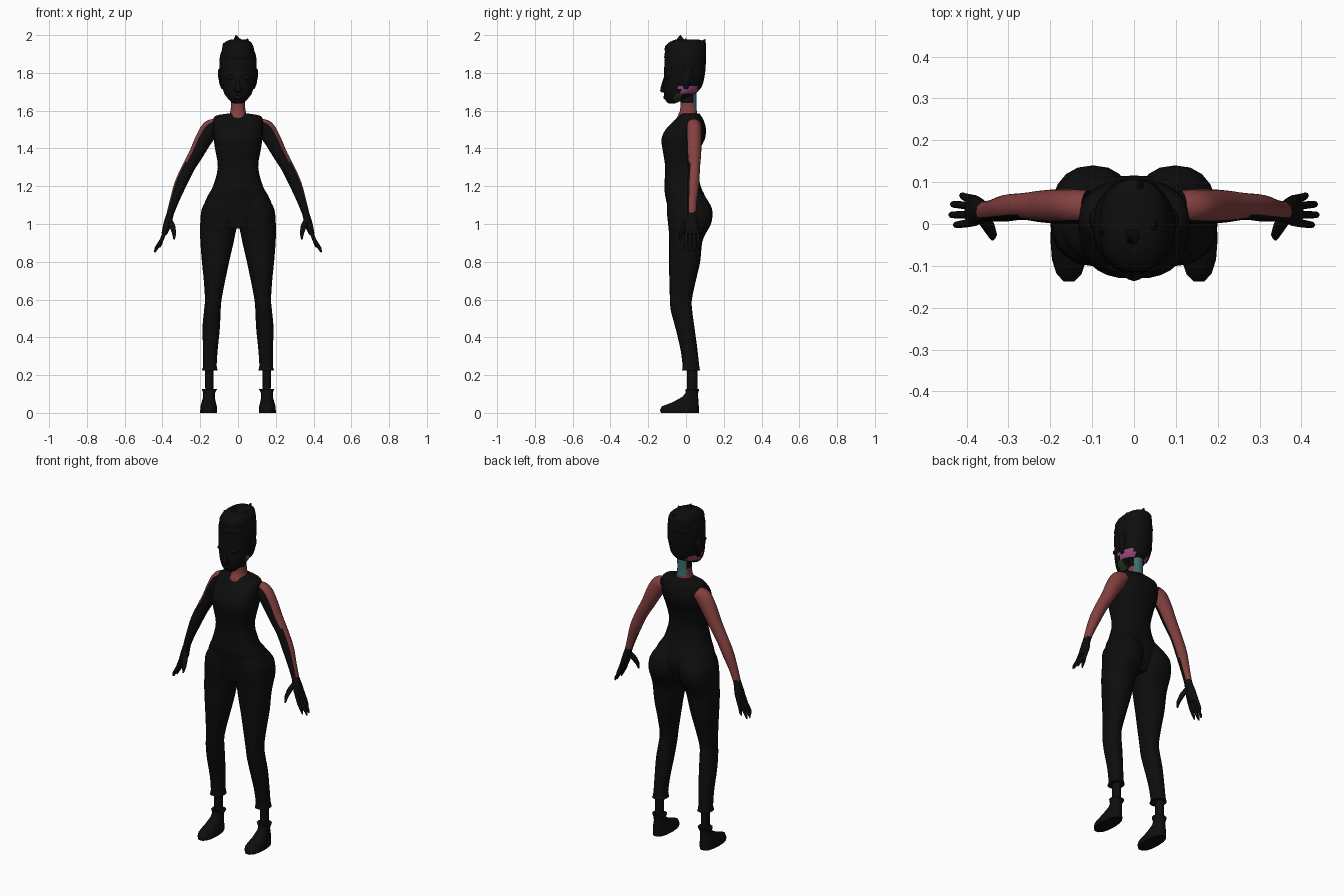
import bpy, bmesh, math
from mathutils import Vector


def material(name, rgb):
    m = bpy.data.materials.new(name)
    m.diffuse_color = (*rgb, 1)
    return m


BLACK = material("black", (0.004, 0.004, 0.004))
SKIN = material("warm red skin", (0.23, 0.052, 0.05))
PINK = material("pink", (0.33, 0.065, 0.2))
TEAL = material("teal", (0.05, 0.16, 0.16))
GREEN = material("dark green", (0.025, 0.04, 0.015))


def smooth_rows(rows, n):
    """Catmull-Rom interpolation of section rows."""
    if n < 2:
        return rows
    out = []
    for i in range(len(rows) - 1):
        a, b, c, d = (rows[max(i - 1, 0)], rows[i], rows[i + 1], rows[min(i + 2, len(rows) - 1)])
        for k in range(n):
            t = k / n
            out.append([0.5 * (2 * q + (r - p) * t + (2 * p - 5 * q + 4 * r - s) * t * t
                               + (3 * q - p - 3 * r + s) * t ** 3) for p, q, r, s in zip(a, b, c, d)])
    return out + [rows[-1]]


def skin_rings(name, rings, mats, rule=None, angle=50):
    bm = bmesh.new()
    loops = [[bm.verts.new(p) for p in ring] for ring in rings]
    n = len(loops[0])
    for a, b in zip(loops, loops[1:]):
        for i in range(n):
            bm.faces.new((a[i], a[(i + 1) % n], b[(i + 1) % n], b[i]))
    bm.faces.new(loops[0])
    bm.faces.new(loops[-1])
    bmesh.ops.recalc_face_normals(bm, faces=bm.faces)
    bm.normal_update()
    if rule:
        for f in bm.faces:
            f.material_index = rule(f.calc_center_median(), f.normal)
    me = bpy.data.meshes.new(name)
    bm.to_mesh(me)
    bm.free()
    for m in mats:
        me.materials.append(m)
    ob = bpy.data.objects.new(name, me)
    bpy.context.collection.objects.link(ob)
    bpy.ops.object.select_all(action='DESELECT')
    ob.select_set(True)
    bpy.context.view_layer.objects.active = ob
    bpy.ops.object.shade_smooth_by_angle(angle=math.radians(angle))
    return ob


def sgnpow(v, e):
    return math.copysign(abs(v) ** e, v)


def stack(name, rows, s=1, sides=20, p=2.2, steps=3, mats=(BLACK,), rule=None):
    """Loft horizontal sections: z, x0, x1, y0, y1."""
    rings = []
    for z, x0, x1, y0, y1 in smooth_rows(rows, steps):
        ring = []
        for i in range(sides):
            a = 2 * math.pi * i / sides
            ring.append((s * ((x0 + x1) / 2 + (x1 - x0) / 2 * sgnpow(math.cos(a), 2 / p)),
                         (y0 + y1) / 2 + (y1 - y0) / 2 * sgnpow(math.sin(a), 2 / p), z))
        rings.append(ring)
    return skin_rings(name, rings, mats, rule)


def centred(rows):
    return [(z, -h, h, y0, y1) for z, h, y0, y1 in rows]


def tube(name, rows, s=1, sides=8, steps=1, mats=(BLACK,), rule=None):
    """Loft along a path: x, y, z, radius across, radius along y."""
    rows = smooth_rows(rows, steps)
    pts = [Vector(r[:3]) for r in rows]
    rings = []
    for i, r in enumerate(rows):
        d = (pts[min(i + 1, len(pts) - 1)] - pts[max(i - 1, 0)]).normalized()
        u = Vector((0, 1, 0)).cross(d).normalized()
        v = d.cross(u)
        ring = []
        for k in range(sides):
            a = 2 * math.pi * k / sides
            q = pts[i] + u * r[3] * math.cos(a) + v * r[4] * math.sin(a)
            ring.append((s * q.x, q.y, q.z))
        rings.append(ring)
    return skin_rings(name, rings, mats, rule)


# Torso with sleeveless top
stack("torso", centred([
    (0.975, .10, -.08, .08), (1.05, .18, -.095, .11), (1.1, .18, -.10, .115),
    (1.15, .16, -.11, .10), (1.2, .132, -.115, .078), (1.3, .107, -.11, .06),
    (1.4, .122, -.125, .078), (1.45, .129, -.13, .10), (1.5, .132, -.108, .106),
    (1.545, .131, -.065, .095), (1.573, .118, -.035, .08), (1.585, .05, -.025, .07)]),
    sides=28, p=2.5)

# Neck: red skin with a teal patch at the back
stack("neck", centred([(1.53, .06, -.055, .06), (1.57, .048, -.045, .06), (1.60, .04, -.032, .057),
                       (1.64, .037, -.03, .055), (1.71, .04, -.03, .055)]),
      mats=(SKIN, TEAL, BLACK),
      rule=lambda c, n: 1 if n.y > .55 and c.z > 1.595 else (2 if c.z > 1.645 else 0))


# Head, with pink patches below the ears and green under the jaw
def head_rule(c, n):
    if 1.69 < c.z < 1.73 and -.035 < c.y < .058 and abs(n.x) > .3:
        return 1
    if 1.645 < c.z < 1.69 and -.062 < c.y < -.02 and abs(c.x) > .02:
        return 2
    return 0


stack("head", centred([
    (1.638, .022, -.092, -.06), (1.65, .04, -.105, -.03), (1.67, .058, -.114, .015),
    (1.69, .072, -.117, .05), (1.73, .085, -.12, .085), (1.8, .096, -.116, .101),
    (1.87, .098, -.113, .105), (1.92, .085, -.10, .1), (1.955, .05, -.06, .06)]),
    sides=28, p=2.1, mats=(BLACK, PINK, GREEN), rule=head_rule)
stack("nose", centred([(1.695, .012, -.128, -.10), (1.705, .02, -.137, -.10),
                       (1.725, .013, -.134, -.10), (1.775, .007, -.118, -.10)]), sides=8, steps=1)
stack("lips", centred([(1.66, .012, -.114, -.09), (1.667, .026, -.121, -.09),
                       (1.674, .026, -.121, -.09), (1.682, .012, -.116, -.09)]), sides=10, steps=1)

# Swept-up hair with a roll round its base and a few loose tufts
stack("hair", centred([
    (1.86, .075, -.10, .098), (1.88, .09, -.117, .108), (1.91, .086, -.113, .106),
    (1.94, .082, -.113, .107), (1.965, .066, -.085, .103), (1.978, .035, -.05, .06)]),
    sides=18, p=2.4, steps=2)
for x, y, z, tx, ty, tz in [(0, -.03, 1.95, -.012, -.03, 2.0), (-.055, -.02, 1.90, -.078, -.02, 1.958),
                            (.035, -.01, 1.94, .052, .0, 1.982), (.01, .07, 1.93, .015, .102, 1.978)]:
    tube("hair_tuft", [(x, y, z, .028, .03), ((x + tx) / 2, (y + ty) / 2, (z + tz) / 2, .02, .022),
                       (tx, ty, tz, .002, .002)], sides=6)


# Arm skin shows on the outer and rear faces
def arm_rule(s):
    def rule(c, n):
        if c.z < 1.065:
            return 1
        out = s * n.x * .87 + n.z * .5
        limit = -.02 if c.z > 1.33 else .12
        front = .5 if c.z > 1.33 else .75
        return 0 if out * .8 + n.y * front > limit or n.y > .15 else 1
    return rule


for s, side in ((1, "left"), (-1, "right")):
    # Leg in trousers, from buttock to cuff
    stack(side + "_trouser_leg", [
        (1.19, .02, .12, -.09, .07), (1.1, .0, .183, -.10, .13), (1.05, .0, .197, -.10, .14),
        (1.0, .003, .2, -.095, .132), (.95, .014, .2, -.09, .105), (.9, .024, .199, -.09, .085),
        (.8, .047, .191, -.09, .075), (.7, .068, .181, -.088, .052), (.6, .087, .175, -.085, .031),
        (.54, .092, .18, -.08, .033), (.45, .096, .188, -.056, .045), (.34, .107, .185, -.03, .06),
        (.25, .113, .185, -.018, .07), (.225, .107, .191, -.022, .075)], s, p=2.3)
    # Ankle and ankle boot
    stack(side + "_ankle", [(.1, .131, .173, .005, .06), (.26, .13, .175, .005, .06)], s, sides=12, steps=1)
    stack(side + "_boot", [
        (0, .112, .2, -.135, .07), (.015, .11, .2, -.14, .071), (.035, .112, .198, -.13, .07),
        (.055, .117, .193, -.075, .068), (.085, .123, .184, -.02, .065), (.105, .122, .184, -.003, .065),
        (.127, .11, .192, -.004, .071)], s, sides=14, p=2.3, steps=1)
    # Arm
    tube(side + "_arm", [
        (.11, .042, 1.525, .035, .038), (.145, .042, 1.503, .048, .041), (.182, .042, 1.447, .045, .041),
        (.222, .042, 1.37, .038, .038), (.265, .042, 1.295, .034, .032), (.305, .038, 1.21, .032, .032),
        (.338, .032, 1.12, .024, .026), (.359, .03, 1.055, .019, .024)],
        s, sides=20, steps=4, mats=(SKIN, BLACK), rule=arm_rule(s))
    # Hand
    tube(side + "_palm", [
        (.352, .03, 1.075, .017, .022), (.366, .03, 1.03, .02, .028), (.378, .032, .985, .02, .037),
        (.392, .032, .945, .014, .037)], s, sides=12, steps=2)
    for y0, y1, tx, tz in [(.06, .068, .415, .875), (.042, .047, .437, .853),
                           (.022, .022, .441, .85), (.004, -.002, .43, .862)]:
        tube(side + "_finger", [(.385, y0, .965, .011, .010), (.403, (y0 + y1) / 2, .918, .010, .0095),
                                (tx - .005, y1, tz + .018, .008, .008), (tx, y1, tz, .003, .003)], s)
    tube(side + "_thumb", [
        (.362, .015, 1.02, .014, .016), (.346, -.008, .985, .015, .015), (.338, -.026, .95, .011, .011),
        (.338, -.036, .918, .004, .004)], s)
    # Ear
    stack(side + "_ear", [
        (1.715, .075, .088, -.012, .01), (1.74, .078, .098, -.02, .022), (1.79, .08, .107, -.018, .036),
        (1.815, .082, .105, -.008, .034), (1.828, .084, .097, .005, .024)], s, sides=10, steps=1)
    # Eyelid bulge
    stack(side + "_eyelid", [
        (1.762, .03, .05, -.108, -.09), (1.77, .018, .062, -.116, -.085), (1.78, .018, .062, -.116, -.085),
        (1.79, .03, .05, -.108, -.09)], s, sides=10, steps=1)
